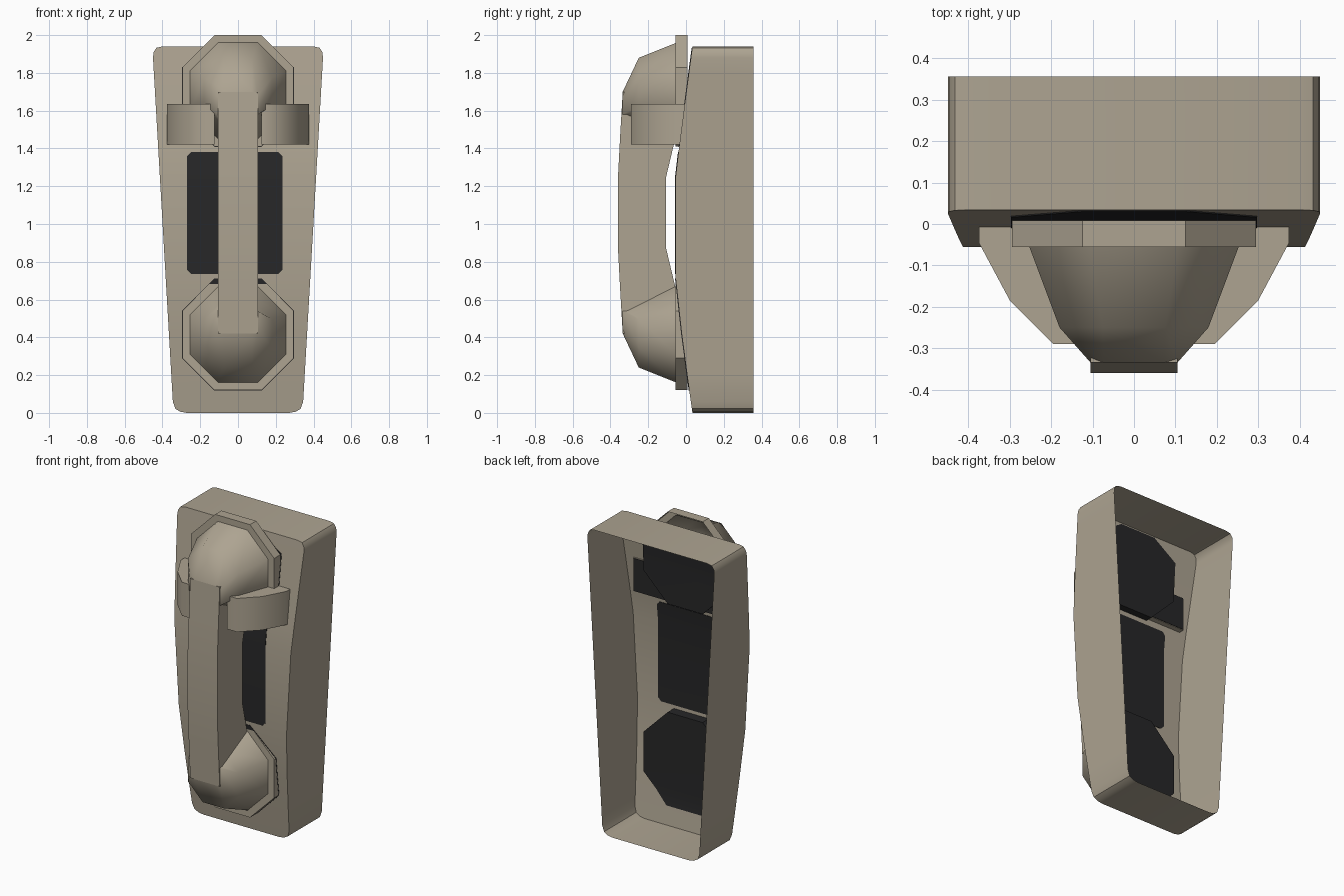
import bpy, bmesh, math

if "Cube" in bpy.data.objects:
    bpy.data.objects.remove(bpy.data.objects["Cube"])

MID = 1.06  # handset mirror height


def material(name, rgb):
    m = bpy.data.materials.new(name)
    m.diffuse_color = (*rgb, 1)
    m.use_nodes = True
    m.node_tree.nodes["Principled BSDF"].inputs["Base Color"].default_value = m.diffuse_color
    return m


BEIGE = material("warm_beige", (0.42, 0.37, 0.285))
BLACK = material("soft_black", (0.02, 0.02, 0.021))

# Side profile of the bowed front: (z, y)
FRONT = [(0, .034), (.2, .006), (.42, -.023), (.71, -.055), (1.25, -.055),
         (1.42, -.035), (1.65, -.005), (1.80, .015), (1.94, .034)]


def front_y(z):
    z = min(max(z, 0), 1.94)
    for (z0, y0), (z1, y1) in zip(FRONT, FRONT[1:]):
        if z <= z1:
            return y0 + (y1 - y0) * (z - z0) / (z1 - z0)
    return FRONT[-1][1]


def finish(bm, name, mat, angle):
    bmesh.ops.recalc_face_normals(bm, faces=bm.faces)
    me = bpy.data.meshes.new(name)
    bm.to_mesh(me)
    bm.free()
    me.materials.append(mat)
    ob = bpy.data.objects.new(name, me)
    bpy.context.collection.objects.link(ob)
    bpy.context.view_layer.objects.active = ob
    ob.select_set(True)
    bpy.ops.object.shade_smooth_by_angle(angle=math.radians(angle))
    ob.select_set(False)
    return ob


def bowed_sheet(pts, offset=0.0):
    """Outline in x/z, sliced and bent onto the front profile."""
    bm = bmesh.new()
    bm.faces.new([bm.verts.new((x, 0, z)) for x, z in pts])
    for z, _ in FRONT[1:-1]:
        bmesh.ops.bisect_plane(bm, geom=bm.verts[:] + bm.edges[:] + bm.faces[:],
                               plane_co=(0, 0, z), plane_no=(0, 0, 1))
    for v in bm.verts:
        v.co.y = front_y(v.co.z) + offset
    return bm


def pad(name, pts, back=-1.0):
    """Thin dark plate through the front, reaching at least to y = back."""
    bm = bowed_sheet(pts, -.003)
    ext = bmesh.ops.extrude_face_region(bm, geom=bm.faces[:], use_keep_orig=True)
    for v in ext["geom"]:
        if isinstance(v, bmesh.types.BMVert):
            v.co.y = max(front_y(v.co.z) + .003, back)
    finish(bm, name, BLACK, 30)


def octagon(hx, z0, z1, k=.58):
    c, hz = (z0 + z1) / 2, (z1 - z0) / 2
    a, b = hx * (1 - k), hz * (1 - k)
    return [(a, c - hz), (hx, c - b), (hx, c + b), (a, c + hz),
            (-a, c + hz), (-hx, c + b), (-hx, c - b), (-a, c - hz)]


def loft(rings, name, mat, angle, caps=(False, False)):
    bm = bmesh.new()
    vs = [[bm.verts.new(p) for p in r] for r in rings]
    n = len(vs[0])
    for a, b in zip(vs, vs[1:]):
        for i in range(n):
            j = (i + 1) % n
            bm.faces.new((a[i], a[j], b[j], b[i]))
    if caps[0]:
        bm.faces.new(vs[0])
    if caps[1]:
        bm.faces.new(vs[-1])
    return finish(bm, name, mat, angle)


# Tapered wall housing, open at the back
half = [(.27, 0), (.305, .006), (.332, .022), (.345, .06),
        (.45, 1.88), (.447, 1.91), (.432, 1.933), (.40, 1.94)]
outline = half + [(-x, z) for x, z in reversed(half)]
bm = bowed_sheet(outline)
rim = bmesh.ops.extrude_edge_only(bm, edges=[e for e in bm.edges if e.is_boundary])
for v in rim["geom"]:
    if isinstance(v, bmesh.types.BMVert):
        v.co.y = .357
finish(bm, "housing", BEIGE, 40)

# Dark centre panel
x0, x1, z0, z1, c = -.27, .235, .735, 1.38, .022
pad("centre_panel", [(x0 + c, z0), (x1 - c, z0), (x1, z0 + c), (x1, z1 - c),
                     (x1 - c, z1), (x0 + c, z1), (x0, z1 - c), (x0, z0 + c)])

# Earpiece, mouthpiece, their cradle rims and dark rests
for label, flip in (("lower", False), ("upper", True)):
    def ring(y, hx, za, zb, k=.58):
        return [(x, y, 2 * MID - z if flip else z) for x, z in octagon(hx, za, zb, k)]

    loft([ring(.008, .295, .12, .71), ring(-.055, .295, .12, .71),
          ring(-.055, .25, .16, .67)], label + "_cradle_rim", BEIGE, 30)
    loft([ring(-.05, .255, .16, .67), ring(-.25, .18, .24, .60),
          ring(-.335, .105, .42, .56, .3)],
         label + "_handset_cup", BEIGE, 55, (False, True))
    rest = [(x, min(z, 1.932)) for x, _, z in ring(0, .297, .118, .712)]
    pad(label + "_rest", rest, .009)

# Handset grip: (z, front y, back y), mirrored about the middle
lower = [(.42, -.335, -.06), (.66, -.349, -.055), (.87, -.36, -.105)]
grip = lower + [(2 * MID - z, a, b) for z, a, b in reversed(lower)]
loft([[(-.105, f, z), (.105, f, z), (.105, b, z), (-.105, b, z)] for z, f, b in grip],
     "handset_grip", BEIGE, 40, (True, True))

# Curved side hooks holding the handset, dark at the rear
hook = [(.125, -.001), (.375, -.001), (.375, -.045), (.30, -.185), (.195, -.29), (.125, -.29)]
for side, s in (("right", 1), ("left", -1)):
    loft([[(s * x, y, z) for x, y in hook] for z in (1.42, 1.635)],
         side + "_hook", BEIGE, 50, (True, True))
    pad(side + "_hook_rear", [(s * .127, 1.423), (s * .372, 1.423),
                              (s * .372, 1.632), (s * .127, 1.632)], .002)
